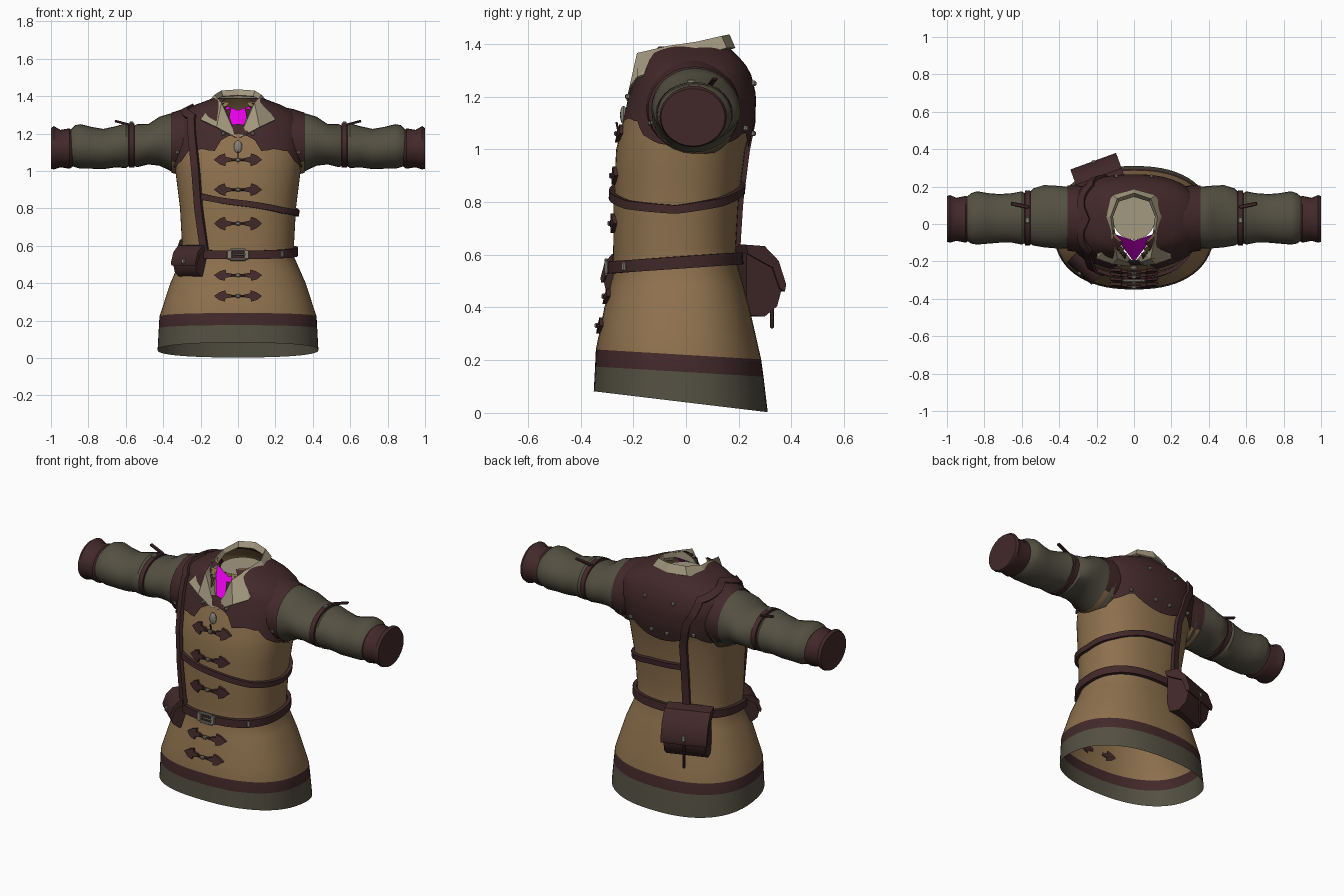
import bpy, bmesh, math
from mathutils import Vector, Matrix

if "Cube" in bpy.data.objects:
    bpy.data.objects.remove(bpy.data.objects["Cube"])


def material(name, r, g, b):
    m = bpy.data.materials.new(name)
    m.use_nodes = True
    m.diffuse_color = (r, g, b, 1)
    bsdf = next(n for n in m.node_tree.nodes if n.type == 'BSDF_PRINCIPLED')
    bsdf.inputs["Base Color"].default_value = (r, g, b, 1)
    bsdf.inputs["Roughness"].default_value = 0.8
    return m


TAN = material("tan cloth", .27, .165, .075)
MAROON = material("dark maroon leather", .055, .022, .023)
OLIVE = material("olive grey cloth", .088, .08, .054)
CREAM = material("cream collar cloth", .37, .32, .215)
MAGENTA = material("magenta lining", .85, 0, .85)
METAL = material("grey metal", .25, .23, .19)


def make(name, verts, faces, mats, rule=None, smooth=True):
    """Mesh object; rule(face centre) gives the material index."""
    bm = bmesh.new()
    vs = [bm.verts.new(v) for v in verts]
    for f in faces:
        face = bm.faces.new([vs[i] for i in f])
        if rule:
            face.material_index = rule(face.calc_center_median())
    bmesh.ops.recalc_face_normals(bm, faces=bm.faces)
    me = bpy.data.meshes.new(name)
    bm.to_mesh(me)
    bm.free()
    for m in mats:
        me.materials.append(m)
    ob = bpy.data.objects.new(name, me)
    bpy.context.collection.objects.link(ob)
    if smooth:
        bpy.ops.object.select_all(action='DESELECT')
        ob.select_set(True)
        bpy.context.view_layer.objects.active = ob
        bpy.ops.object.shade_smooth_by_angle(angle=math.radians(40))
    return ob


def grid_faces(rows, cols, wrap):
    return [(r * cols + c, r * cols + (c + 1) % cols, (r + 1) * cols + (c + 1) % cols, (r + 1) * cols + c)
            for r in range(rows - 1) for c in range(cols if wrap else cols - 1)]


def lerp_table(table, k):
    """Linear lookup of a row by its first column."""
    if k <= table[0][0]:
        return table[0][1:]
    for p, q in zip(table, table[1:]):
        if k <= q[0]:
            t = (k - p[0]) / (q[0] - p[0])
            return [u + (v - u) * t for u, v in zip(p[1:], q[1:])]
    return table[-1][1:]


# Body outline: height, half width, front y, back y
BODY = [(.04, .43, -.35, .31), (.22, .42, -.342, .285), (.4, .362, -.31, .24), (.55, .297, -.275, .195),
        (.62, .3, -.275, .19), (.8, .31, -.275, .2), (1, .335, -.265, .225), (1.1, .345, -.24, .25),
        (1.2, .355, -.207, .256), (1.28, .335, -.178, .238), (1.33, .27, -.155, .21),
        (1.37, .18, -.13, .17), (1.39, .12, -.1, .15)]
TILT = [(.04, .12), (.155, .06), (.22, .06), (.57, -.07), (.8, 0)]
POW = .85


def body(deg, z, off=0):
    """Point on the body; 0 degrees is front, 90 is the model's left."""
    w, f, b = lerp_table(BODY, z)
    s, c = math.sin(math.radians(deg)), math.cos(math.radians(deg))
    x = (w + off) * math.copysign(abs(s) ** POW, s)
    y = (f + b) / 2 - ((b - f) / 2 + off) * math.copysign(abs(c) ** POW, c)
    return Vector((x, y, z - y * lerp_table(TILT, z)[0]))


def body_normal(deg, z):
    du = body(deg + 2, z) - body(deg - 2, z)
    return du.cross(body(deg, z + .02) - body(deg, z - .02)).normalized()


def angle_at(x, z, back=False):
    s = min(1, abs(x) / lerp_table(BODY, z)[0]) ** (1 / POW)
    d = math.degrees(math.asin(s))
    return math.copysign(180 - d if back else d, x)


N = 64
ANGLES = [-180 + 360 * i / N for i in range(N)]


def in_neck_slit(p):
    return p.y < 0 and abs(p.x) < .42 * (p.z - 1.19)


# Tunic body with hem and hem band
heights = [.04, .1, .155, .22, .3, .4, .48, .55, .62, .7, .8, .9, 1, 1.05, 1.1, 1.15, 1.2, 1.24, 1.28, 1.33, 1.37, 1.39]
verts = [body(a, z) for z in heights for a in ANGLES]
faces = [f for f in grid_faces(len(heights), N, True)
         if not in_neck_slit(sum((verts[i] for i in f), Vector()) / 4)]
hem_rule = lambda c: 1 if c.z + c.y * .06 < .15 else 2 if c.z + c.y * .06 < .22 else 0
make("tunic_body", verts, faces, [TAN, OLIVE, MAROON], hem_rule)

# Leather yoke with a scalloped lower edge
EDGE = [(0, 1.2), (10, 1.19), (17, 1.12), (45, 1.12), (58, 1.05), (90, 1.02), (125, 1.03), (150, 1.07), (180, 1)]
ROWS = 12
verts = []
for r in range(ROWS):
    for a in ANGLES:
        low = lerp_table(EDGE, abs(a))[0] - .014 * abs(math.sin(math.radians(a * 6)))
        verts.append(body(a, low + (1.39 - low) * r / (ROWS - 1), .011))
faces = [f for f in grid_faces(ROWS, N, True)
         if not in_neck_slit(sum((verts[i] for i in f), Vector()) / 4)]
make("leather_yoke", verts, faces, [MAROON])


def tube(name, sections, side, mats, rule=None, cap=False, n=28):
    """Tube along x; sections are x, bottom z, top z, front y, back y."""
    verts = []
    for x, z0, z1, y0, y1 in sections:
        for i in range(n):
            t = math.tau * i / n
            verts.append((side * x, (y0 + y1) / 2 + (y1 - y0) / 2 * math.cos(t),
                          (z0 + z1) / 2 + (z1 - z0) / 2 * math.sin(t)))
    faces = grid_faces(len(sections), n, True)
    if cap:
        faces.append(tuple(range(len(verts) - n, len(verts))))
    return make(name, verts, faces, mats, rule)


def box(name, loc, size, mat, rot=(0, 0, 0), bevel=.25):
    bpy.ops.mesh.primitive_cube_add(size=1, location=loc, rotation=rot)
    ob = bpy.context.object
    ob.name = name
    ob.scale = size
    bpy.ops.object.transform_apply(location=False, rotation=False, scale=True)
    mod = ob.modifiers.new("soft edges", 'BEVEL')
    mod.width = min(size) * bevel
    ob.data.materials.append(mat)
    return ob


# Sleeves, shoulder caps, cuffs and elbow ties
SHOULDER = [(.22, 1, 1.345, -.15, .2), (.3, .975, 1.33, -.15, .205), (.355, .99, 1.312, -.143, .205)]
SLEEVE = [(.3, .97, 1.3, -.13, .2), (.36, 1, 1.308, -.132, .2), (.42, 1.028, 1.29, -.13, .205),
          (.48, 1.035, 1.25, -.125, .208), (.54, 1.02, 1.25, -.115, .19), (.57, 1.035, 1.235, -.095, .155),
          (.6, 1.015, 1.255, -.11, .175), (.65, 1.02, 1.24, -.1, .165), (.72, 1.01, 1.225, -.1, .16),
          (.78, 1.012, 1.235, -.105, .165), (.84, 1.012, 1.25, -.11, .175), (.87, 1.02, 1.245, -.105, .165),
          (.9, 1.03, 1.215, -.085, .14)]
CUFF = [(.885, 1.022, 1.215, -.09, .145), (.9, 1.012, 1.228, -.1, .15), (.95, 1.02, 1.22, -.09, .14),
        (.985, 1.008, 1.24, -.1, .155), (1, 1.012, 1.23, -.095, .148)]
TIE = [(.553, 1.03, 1.24, -.1, .16), (.555, 1.018, 1.255, -.115, .178), (.583, 1.018, 1.255, -.115, .178),
       (.585, 1.03, 1.24, -.1, .16)]
for side, word in ((1, "left"), (-1, "right")):
    tube(word + "_shoulder_cap", SHOULDER, side, [MAROON, TAN], lambda c: int(c.z < 1.05))
    tube(word + "_sleeve", SLEEVE, side, [OLIVE])
    tube(word + "_cuff", CUFF, side, [MAROON], cap=True)
    tube(word + "_elbow_tie", TIE, side, [MAROON])
    box(word + "_tie_end", (side * .61, .1, 1.255), (.1, .02, .012), MAROON, (0, side * -.25, side * .2))
    box(word + "_tie_buckle", (side * .57, .02, 1.257), (.022, .03, .014), METAL)

# Folded collar: rows run from the front slit to the nape
INNER = [(.004, -.203, 1.175), (.05, -.15, 1.3), (.1, -.05, 1.36), (.112, .04, 1.385), (.08, .12, 1.4), (0, .145, 1.405)]
FOLD = [(.008, -.214, 1.18), (.088, -.186, 1.365), (.112, -.07, 1.392), (.125, .04, 1.408), (.09, .135, 1.43), (0, .165, 1.436)]
OUTER = [(.02, -.226, 1.185), (.115, -.215, 1.235), (.2, -.185, 1.275), (.178, .03, 1.35), (.115, .155, 1.385), (0, .187, 1.385)]
verts = []
for row in (INNER, FOLD, OUTER):
    verts += row + [(-x, y, z) for x, y, z in reversed(row[:-1])]
collar = make("collar", verts, grid_faces(3, 11, False), [CREAM], smooth=False)
solid = collar.modifiers.new("cloth thickness", 'SOLIDIFY')
solid.thickness = .008

# Magenta lining in the neck slit and the cloth inside the neck
make("neck_lining", [(0, -.203, 1.17), (.115, -.05, 1.365), (0, -.09, 1.325), (-.115, -.05, 1.365)],
     [(0, 1, 2), (0, 2, 3)], [MAGENTA], smooth=False)
ring = [(.115 * math.cos(math.tau * i / 20), .035 + .12 * math.sin(math.tau * i / 20), 1.34) for i in range(20)]
make("neck_inside", ring, [tuple(range(20))], [CREAM], smooth=False)


def strap(name, path, width, off=.016, thick=.014, closed=False):
    """Flat strap on the body through (degrees, height) points."""
    pts = []
    for p, q in zip(path, path[1:]):
        pts += [(p[0] + (q[0] - p[0]) * i / 8, p[1] + (q[1] - p[1]) * i / 8) for i in range(8)]
    if not closed:
        pts.append(path[-1])
    pos = [body(a, z, off) for a, z in pts]
    verts, n = [], len(pts)
    for i, (a, z) in enumerate(pts):
        ahead, behind = ((i + 1) % n, i - 1) if closed else (min(i + 1, n - 1), max(i - 1, 0))
        nor = body_normal(a, z)
        across = nor.cross(pos[ahead] - pos[behind]).normalized() * width / 2
        deep, high = nor * -thick, nor * thick / 2
        verts += [pos[i] - across + deep, pos[i] - across + high, pos[i] + across + high, pos[i] + across + deep]
    faces = grid_faces(n, 4, True)
    if closed:
        faces += [((n - 1) * 4 + c, (n - 1) * 4 + (c + 1) % 4, (c + 1) % 4, c) for c in range(4)]
    return make(name, verts, faces, [MAROON])


# Belt and straps
strap("belt", [(a, .572) for a in range(-180, 181, 45)], .046, closed=True)
front = [(angle_at(x, z), z) for x, z in ((-.17, .59), (-.2, .8), (-.215, 1), (-.235, 1.2), (-.23, 1.29))]
back = [(angle_at(x, z, True), z) for x, z in ((-.22, 1.29), (-.17, 1.15), (-.135, 1), (-.13, .62))]
strap("shoulder_strap", front + [(-90, 1.345)] + back, .042, .02)
strap("chest_strap", [(-40, .87), (0, .83), (45, .79), (90, .772), (130, .8), (165, .84), (200, .86)], .032, .012)


def front_plate(name, pts, zc, mat, off=.004, thick=.014):
    """Flat shape laid on the front of the body."""
    inner = [body(angle_at(x, zc), zc + z, -.004) for x, z in pts]
    outer = [p + Vector((0, -off - thick, 0)) for p in inner]
    n = len(pts)
    faces = [tuple(range(n)), tuple(range(n, 2 * n))]
    faces += [(i, (i + 1) % n, n + (i + 1) % n, n + i) for i in range(n)]
    return make(name, inner + outer, faces, [mat], smooth=False)


# Frog fasteners down the front
HALF = [(.035, .009), (.066, .015), (.07, .034), (.1, .024), (.13, 0)]
ARROW = HALF + [(x, -z) for x, z in reversed(HALF[:-1])]
for k, z in enumerate((1.06, .9, .725, .45, .325)):
    for side, word in ((1, "left"), (-1, "right")):
        front_plate(f"{word}_frog_{k}", [(side * x, h) for x, h in ARROW], z, MAROON)
        mid = body(angle_at(side * .022, z), z)
        box(f"{word}_frog_loop_{k}", mid + Vector((0, -.01, 0)), (.028, .016, .012), MAROON)
    box(f"frog_toggle_{k}", body(0, z) + Vector((0, -.014, 0)), (.026, .018, .02), METAL)

# Neck pull and its cord
bpy.ops.mesh.primitive_uv_sphere_add(segments=12, ring_count=8, radius=.022, location=(0, -.237, 1.13))
pull = bpy.context.object
pull.name = "neck_pull"
pull.scale = (1, .6, 1.6)
pull.data.materials.append(METAL)
box("neck_cord", (0, -.255, 1.06), (.008, .008, .09), MAROON, (.2, 0, 0))

# Buckle with its tongue, belt stud
bz = body(0, .572)
for side in (1, -1):
    box("buckle_side", bz + Vector((side * .045, -.028, 0)), (.028, .014, .05), METAL)
    box("buckle_bar", bz + Vector((0, -.028, side * .026)), (.085, .014, .014), METAL)
box("buckle_tongue", bz + Vector((.01, -.032, 0)), (.06, .01, .01), METAL)
box("belt_stud", body(44, .572, .022), (.02, .016, .034), METAL, (0, 0, .6))

# Studs on the yoke and the strap
studs = [(s * x, z, b) for s in (1, -1) for x, z, b in
         ((.075, 1.2, False), (.31, 1.1, False), (.09, 1.25, True), (.2, 1.08, True), (.05, 1.06, True))]
for x, z, b in studs + [(-.215, 1.01, False)]:
    a = angle_at(x, z, b)
    box("stud", body(a, z, .016), (.02, .02, .02), METAL, (0, 0, math.radians(a)))


def pouch(name, loc, turn, w, d, h):
    """Rounded pouch from a side profile, with a flap, a clasp and a tassel."""
    prof = [(0, 1), (.45, .97), (.8, .78), (1, .45), (.85, .15), (.5, 0), (0, .03)]
    flap = [(-.05, 1.03), (.47, 1.01), (.86, .8), (1.07, .46), (1.03, .36), (.9, .4), (.7, .7), (0, .9)]
    mat = Matrix.Translation(loc) @ Matrix.Rotation(math.radians(turn), 4, 'Z')
    for part, shape, half in (("_body", prof, w * .47), ("_flap", flap, w * .52)):
        n = len(shape)
        verts = [mat @ Vector((s * half, y * d, z * h)) for s in (-1, 1) for y, z in shape]
        faces = grid_faces(2, n, True) + [tuple(range(n)), tuple(range(n, 2 * n))]
        make(name + part, verts, faces, [MAROON])
    box(name + "_clasp", mat @ Vector((0, d * 1.04, h * .5)), (.022, .018, .03), METAL, (0, 0, math.radians(turn)))
    return mat


mat = pouch("back_pouch", (-.165, .19, .365), 20, .25, .145, .265)
box("pouch_tassel", mat @ Vector((0, .145, .035)), (.014, .014, .16), MAROON)
pouch("side_pouch", (-.225, -.19, .435), 138, .17, .095, .165)
